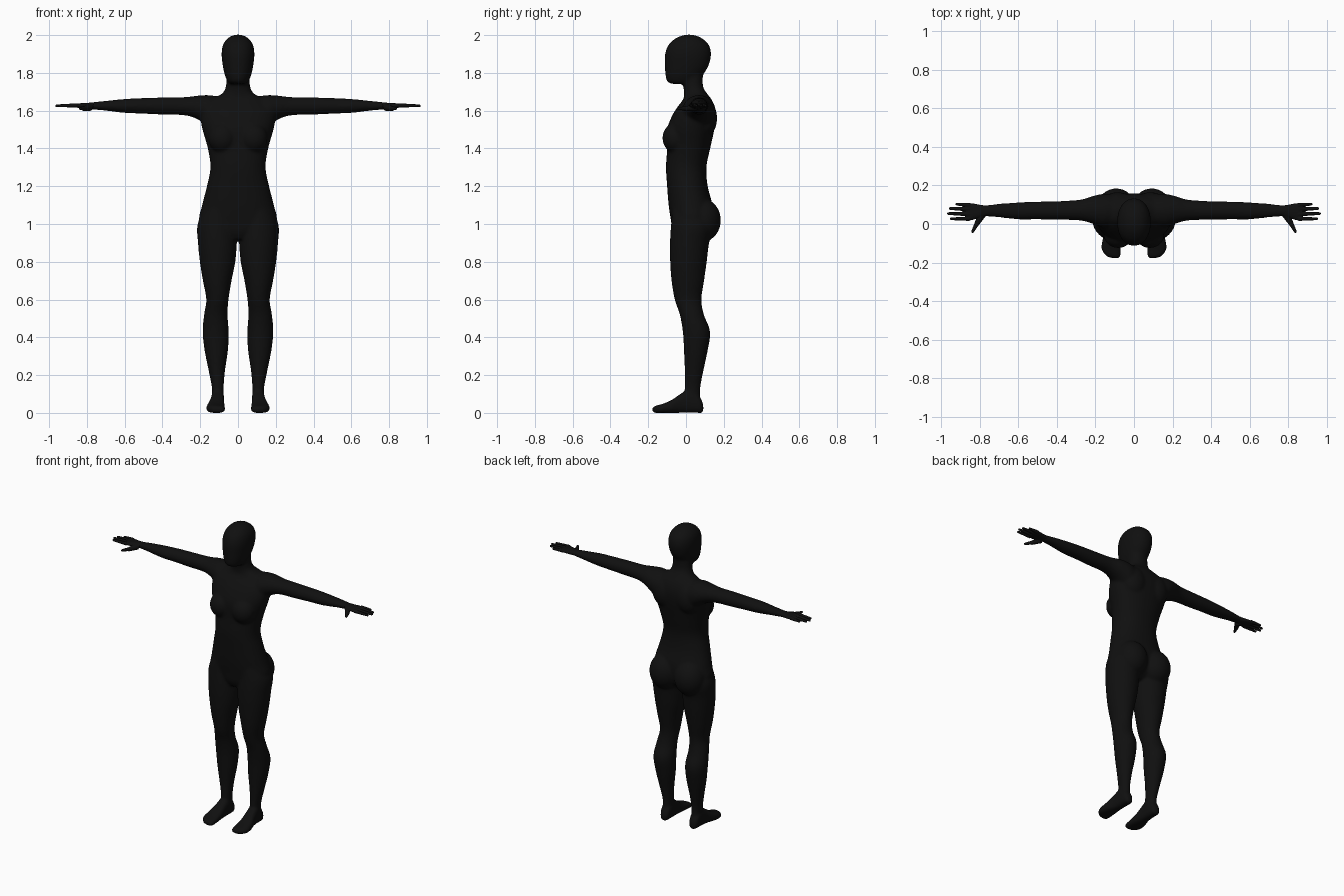
import bpy
import bmesh
from math import cos, sin, pi
from mathutils import Matrix, Vector

if "Cube" in bpy.data.objects:
    bpy.data.objects.remove(bpy.data.objects["Cube"])

black = bpy.data.materials.new("matte black")
black.use_nodes = True
colour = (0.005, 0.005, 0.005, 1)
black.diffuse_color = colour
black.node_tree.nodes["Principled BSDF"].inputs["Base Color"].default_value = colour


def spline(stations, steps=5):
    """Smooth the list of cross-sections with a Catmull-Rom curve."""
    pts = [Vector(s) for s in stations]
    pts = [pts[0]] + pts + [pts[-1]]
    out = []
    for a, b, c, d in zip(pts, pts[1:], pts[2:], pts[3:]):
        for i in range(steps):
            t = i / steps
            out.append(b + (c - a) * (t / 2) + (a * 2 - b * 5 + c * 4 - d) * (t * t / 2)
                       + (b * 3 - a - c * 3 + d) * (t ** 3 / 2))
    return out + [pts[-1]]


def loft(bm, axis, stations, side=1, power=2.0, count=32):
    """Each station: position on axis, then low and high limits of the other two axes."""
    rings = []
    for t, a0, a1, b0, b1 in spline(stations):
        ring = []
        for k in range(count):
            c, s = cos(2 * pi * k / count), sin(2 * pi * k / count)
            a = (a0 + a1) / 2 + (a1 - a0) / 2 * abs(c) ** (2 / power) * (1 if c > 0 else -1)
            b = (b0 + b1) / 2 + (b1 - b0) / 2 * abs(s) ** (2 / power) * (1 if s > 0 else -1)
            x, y, z = [(t, a, b), (a, t, b), (a, b, t)][axis]
            ring.append(bm.verts.new((x * side, y, z)))
        rings.append(ring)
    for low, high in zip(rings, rings[1:]):
        for k in range(count):
            n = (k + 1) % count
            bm.faces.new((low[k], low[n], high[n], high[k]))
    bm.faces.new(rings[0])
    bm.faces.new(rings[-1])


def ball(bm, centre, radii, side=1):
    place = Matrix.Translation((centre[0] * side, centre[1], centre[2]))
    bmesh.ops.create_uvsphere(bm, u_segments=24, v_segments=16, radius=1,
                              matrix=place @ Matrix.Diagonal((*radii, 1)))


def digit(bm, start, end, r0, r1, side):
    """Tapered finger with a round tip."""
    p, q = [Vector((v[0] * side, v[1], v[2])) for v in (start, end)]
    turn = (q - p).to_track_quat('Z', 'Y').to_matrix().to_4x4()
    bmesh.ops.create_cone(bm, cap_ends=True, segments=12, radius1=r0, radius2=r1,
                          depth=(q - p).length,
                          matrix=Matrix.Translation((p + q) / 2) @ turn)
    bmesh.ops.create_uvsphere(bm, u_segments=12, v_segments=8, radius=r1,
                              matrix=Matrix.Translation(q))


def finish(bm, name, voxel, rounds):
    """Fuse the shells of one part into a single smooth skin."""
    bmesh.ops.recalc_face_normals(bm, faces=bm.faces)
    mesh = bpy.data.meshes.new(name)
    bm.to_mesh(mesh)
    bm.free()
    mesh.materials.append(black)
    obj = bpy.data.objects.new(name, mesh)
    bpy.context.collection.objects.link(obj)
    skin = obj.modifiers.new("fuse", 'REMESH')
    skin.mode = 'VOXEL'
    skin.voxel_size = voxel
    skin.use_smooth_shade = True
    soft = obj.modifiers.new("soften", 'SMOOTH')
    soft.factor = 0.5
    soft.iterations = rounds


body = bmesh.new()

# Torso and neck: height, half width, front, back
torso = [(.92, .06, -.05, .07), (.96, .15, -.07, .12), (1.02, .205, -.08, .14),
         (1.1, .19, -.092, .14), (1.2, .165, -.1, .115), (1.3, .146, -.106, .108),
         (1.4, .16, -.1, .128), (1.5, .188, -.1, .15), (1.57, .2, -.075, .158),
         (1.62, .19, -.045, .152), (1.66, .145, -.015, .135), (1.69, .085, -.01, .112),
         (1.73, .064, -.015, .09), (1.8, .06, -.03, .09)]
loft(body, 2, [(z, -w, w, f, b) for z, w, f, b in torso], power=2.2)

# Head
head = [(1.742, .04, -.075, .03), (1.755, .055, -.1, .06), (1.79, .07, -.109, .09),
        (1.84, .081, -.112, .12), (1.9, .087, -.111, .133), (1.95, .079, -.092, .12),
        (1.983, .055, -.055, .085), (1.998, .028, -.02, .05), (2.003, .006, .01, .02)]
loft(body, 2, [(z, -w, w, f, b) for z, w, f, b in head], power=2.15)

leg = [(1.1, .03, .17, -.07, .11), (1.0, .004, .214, -.079, .14), (.9, .006, .212, -.085, .122),
       (.8, .014, .202, -.084, .11), (.7, .034, .186, -.077, .096), (.6, .05, .168, -.06, .082),
       (.52, .055, .18, -.033, .095), (.43, .049, .187, -.017, .128),
       (.33, .053, .177, -.011, .115), (.22, .069, .155, -.007, .092),
       (.13, .076, .138, -.008, .076), (.06, .076, .138, -.01, .075)]
foot = [(-.178, .078, .112, .008, .026), (-.165, .07, .145, 0, .037), (-.13, .068, .168, 0, .046),
        (-.08, .07, .163, 0, .066), (-.03, .073, .148, 0, .1), (.02, .073, .142, 0, .125),
        (.06, .075, .14, 0, .1), (.084, .082, .132, 0, .065), (.092, .095, .12, .01, .04)]
arm = [(.08, .0, .15, 1.48, 1.67), (.15, -.02, .157, 1.51, 1.682), (.21, .0, .146, 1.552, 1.68),
       (.28, .018, .126, 1.575, 1.672), (.4, .022, .118, 1.579, 1.67),
       (.5, .024, .116, 1.584, 1.667), (.6, .024, .112, 1.588, 1.662),
       (.7, .034, .105, 1.6, 1.652), (.77, .04, .097, 1.606, 1.645), (.8, .042, .094, 1.61, 1.642)]
for side in (1, -1):
    loft(body, 2, leg, side)
    loft(body, 1, foot, side, power=2.7)
    loft(body, 0, arm, side)
    # Breast, buttock and shoulder blade
    ball(body, (.082, -.055, 1.455), (.075, .07, .08), side)
    ball(body, (.092, .085, 1.02), (.1, .1, .115), side)
    ball(body, (.085, .1, 1.56), (.085, .065, .1), side)
finish(body, "body", .008, 8)

# Hands: palm, four fingers and thumb
palm = [(.765, .042, .095, 1.61, 1.643), (.8, .034, .1, 1.61, 1.641),
        (.84, .02, .107, 1.614, 1.639), (.87, .022, .105, 1.619, 1.636)]
fingers = [(.098, .918, .103), (.076, .952, .08), (.051, .961, .054), (.027, .947, .027)]
for name, side in (("left_hand", 1), ("right_hand", -1)):
    hand = bmesh.new()
    loft(hand, 0, palm, side, power=2.3)
    for base, tip, spread in fingers:
        digit(hand, (.85, base, 1.628), (tip, spread, 1.626), .0115, .0075, side)
    digit(hand, (.785, .05, 1.618), (.815, .0, 1.61), .02, .013, side)
    digit(hand, (.812, .005, 1.611), (.836, -.04, 1.612), .013, .0075, side)
    finish(hand, name, .003, 3)
